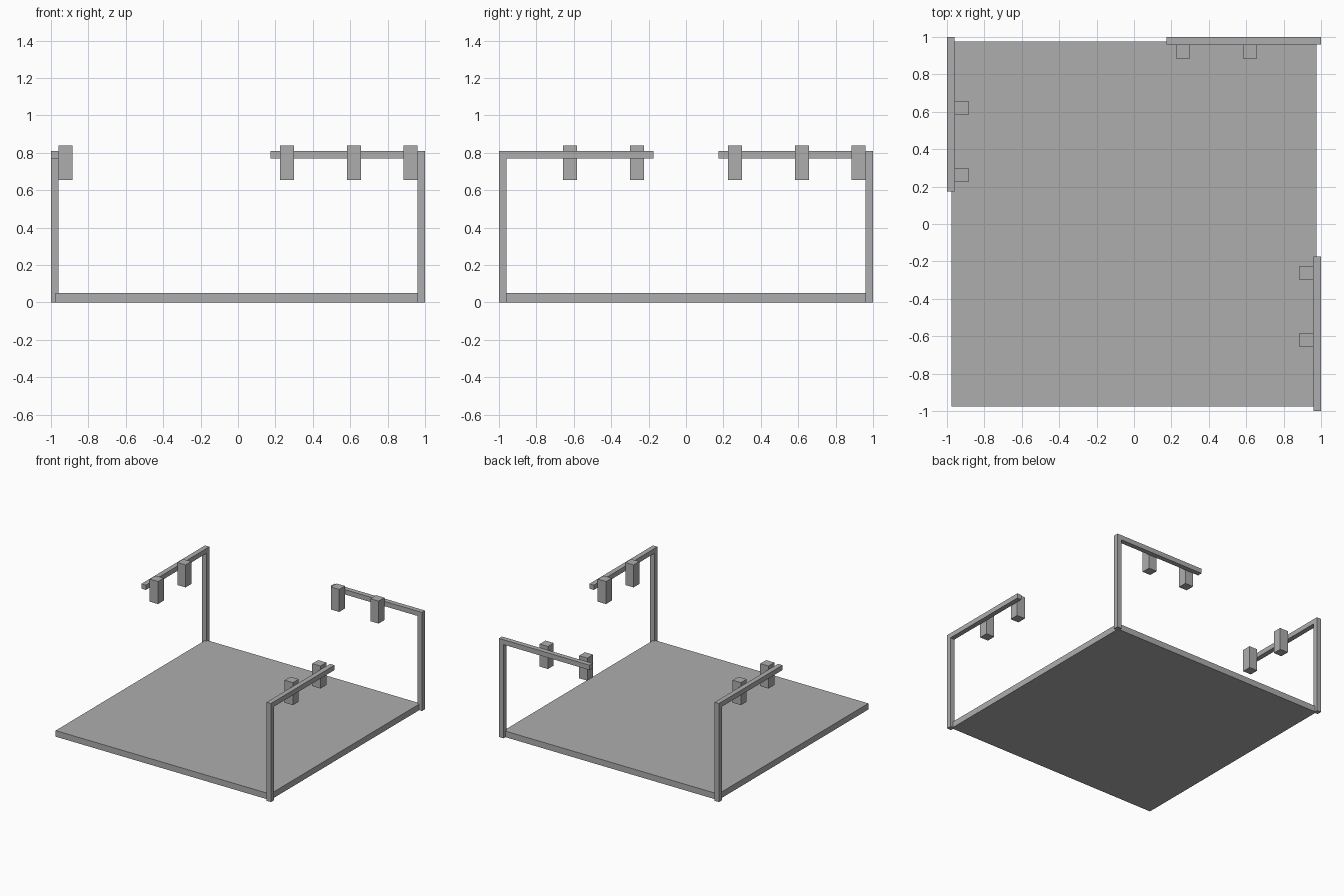
import bpy
from math import radians
from mathutils import Matrix, Vector

cube = bpy.data.objects.get("Cube")
if cube:
    bpy.data.objects.remove(cube, do_unlink=True)

# Single plain grey
grey = bpy.data.materials.new("plain_grey")
grey.use_nodes = True
colour = (0.42, 0.42, 0.42, 1)
grey.diffuse_color = colour
grey.node_tree.nodes["Principled BSDF"].inputs["Base Color"].default_value = colour


def box(name, low, high, turn=0):
    """Box between two corners, turned about the z axis of the scene."""
    low, high = Vector(low), Vector(high)
    bpy.ops.mesh.primitive_cube_add(size=1)
    obj = bpy.context.object
    obj.name = name
    obj.data.transform(Matrix.Rotation(radians(turn), 4, "Z")
                       @ Matrix.Translation((low + high) / 2)
                       @ Matrix.Diagonal((*(high - low), 1)))
    obj.data.materials.append(grey)
    return obj


# Ground slab
box("ground_slab", (-0.975, -0.975, 0), (0.975, 0.975, 0.05))

# Three signal gantries, each a quarter turn from the next
INNER, TOP, ARM_BASE = 0.96, 0.81, 0.77
for side, turn in (("back", 0), ("right", 90), ("left", -90)):
    box(side + "_post", (INNER, INNER, 0), (1, 1, TOP), turn)
    box(side + "_arm", (0.175, INNER, ARM_BASE), (INNER, 1, TOP), turn)
    # Signal boxes on the inner face of the arm
    for place, x in (("outer", 0.225), ("inner", 0.583)):
        box(f"{side}_{place}_signal", (x, 0.885, 0.655), (x + 0.075, INNER, 0.84), turn)
